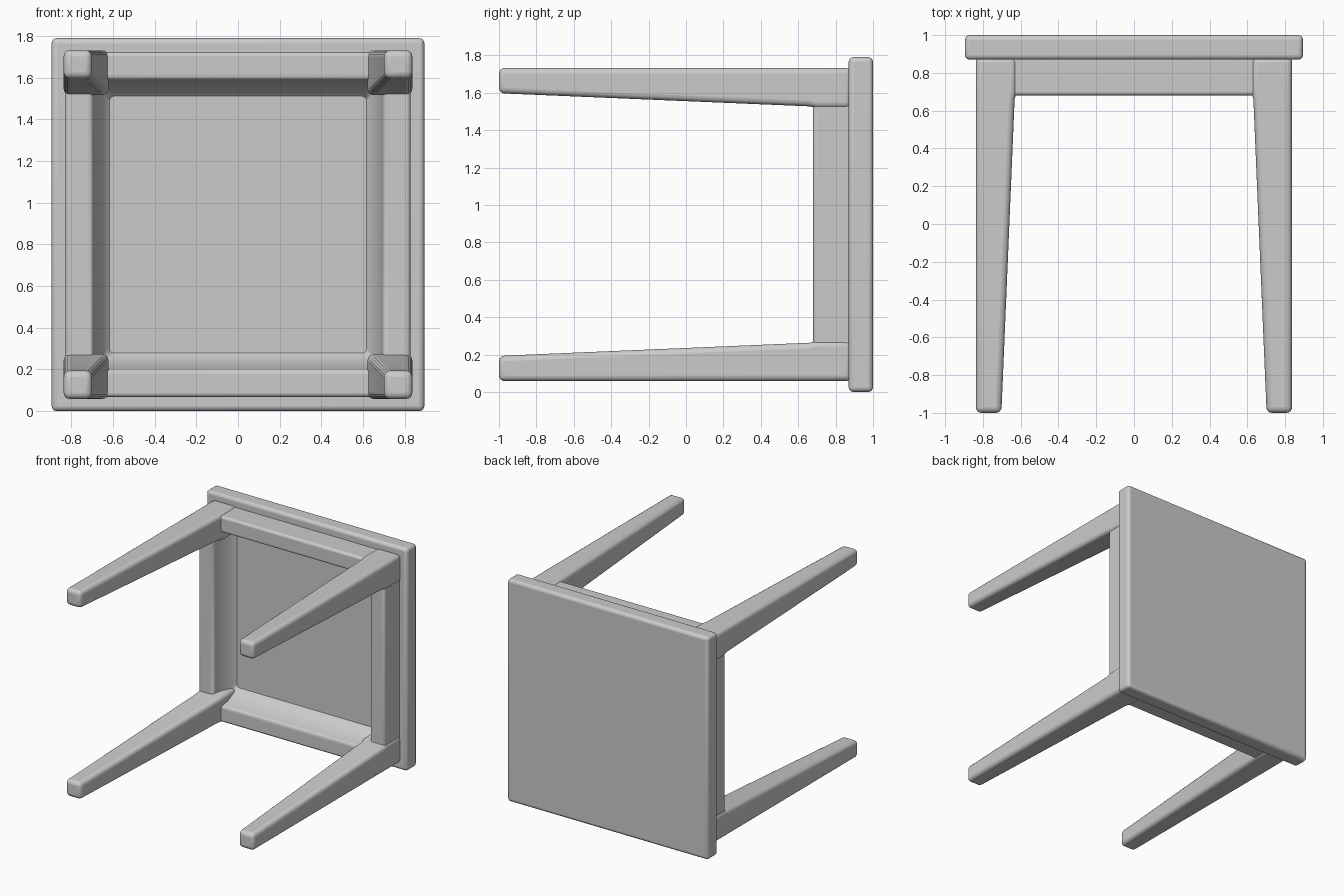
import bpy
import bmesh
import math
from mathutils import Vector

if "Cube" in bpy.data.objects:
    bpy.data.objects.remove(bpy.data.objects["Cube"], do_unlink=True)

MID = 0.895  # height of the table's central axis, which lies along y

grey = bpy.data.materials.new("plain grey")
grey.use_nodes = True
grey.diffuse_color = (0.6, 0.6, 0.6, 1)
bsdf = grey.node_tree.nodes["Principled BSDF"]
bsdf.inputs["Base Color"].default_value = (0.6, 0.6, 0.6, 1)
bsdf.inputs["Roughness"].default_value = 0.7


def finish(name, bm, bevel):
    """Turn a bmesh into a smooth, soft-edged object."""
    bmesh.ops.recalc_face_normals(bm, faces=bm.faces)
    mesh = bpy.data.meshes.new(name)
    bm.to_mesh(mesh)
    bm.free()
    mesh.materials.append(grey)
    obj = bpy.data.objects.new(name, mesh)
    bpy.context.collection.objects.link(obj)
    mod = obj.modifiers.new("soft edges", "BEVEL")
    mod.width = bevel
    mod.segments = 4
    mod.limit_method = "ANGLE"
    mod.angle_limit = math.radians(25)
    bpy.ops.object.select_all(action="DESELECT")
    obj.select_set(True)
    bpy.context.view_layer.objects.active = obj
    bpy.ops.object.shade_smooth_by_angle(angle=math.radians(35))
    return obj


def square_loops(bm, loops):
    """Make one four-cornered loop per (x0, x1, z0, z1, y)."""
    return [[bm.verts.new((x, y, z)) for x, z in
             ((x0, z0), (x1, z0), (x1, z1), (x0, z1))]
            for x0, x1, z0, z1, y in loops]


def bridge(bm, a, b):
    for i in range(4):
        j = (i + 1) % 4
        bm.faces.new((a[i], a[j], b[j], b[i]))


# Square top, standing upright at the back
bm = bmesh.new()
bmesh.ops.create_cube(bm, size=1)
bmesh.ops.scale(bm, vec=(1.79, 0.13, 1.79), verts=bm.verts)
bmesh.ops.translate(bm, vec=Vector((0, 0.935, MID)), verts=bm.verts)
finish("table_top", bm, 0.025)

# Apron: one closed cross-section (half-width, y) carried round the square
profile = [(0.828, 0.885), (0.828, 0.68), (0.70, 0.68),
           (0.685, 0.76), (0.645, 0.845), (0.60, 0.885)]
bm = bmesh.new()
rings = square_loops(bm, [(-r, r, MID - r, MID + r, y) for r, y in profile])
for k, ring in enumerate(rings):
    bridge(bm, ring, rings[(k + 1) % len(rings)])
finish("apron", bm, 0.02)

# Four legs: straight outside, tapered on the two inner sides
OUT = 0.837
leg_sections = [(-1.0, 0.135), (0.66, 0.205), (0.70, 0.215), (0.885, 0.215)]
for side, sx in (("left", 1), ("right", -1)):
    for level, sz in (("upper", 1), ("lower", -1)):
        bm = bmesh.new()
        loops = square_loops(bm, [
            (sx * OUT, sx * (OUT - w), MID + sz * OUT, MID + sz * (OUT - w), y)
            for y, w in leg_sections])
        for a, b in zip(loops, loops[1:]):
            bridge(bm, a, b)
        bm.faces.new(loops[0])
        bm.faces.new(loops[-1])
        finish(f"{level}_{side}_leg", bm, 0.03)
